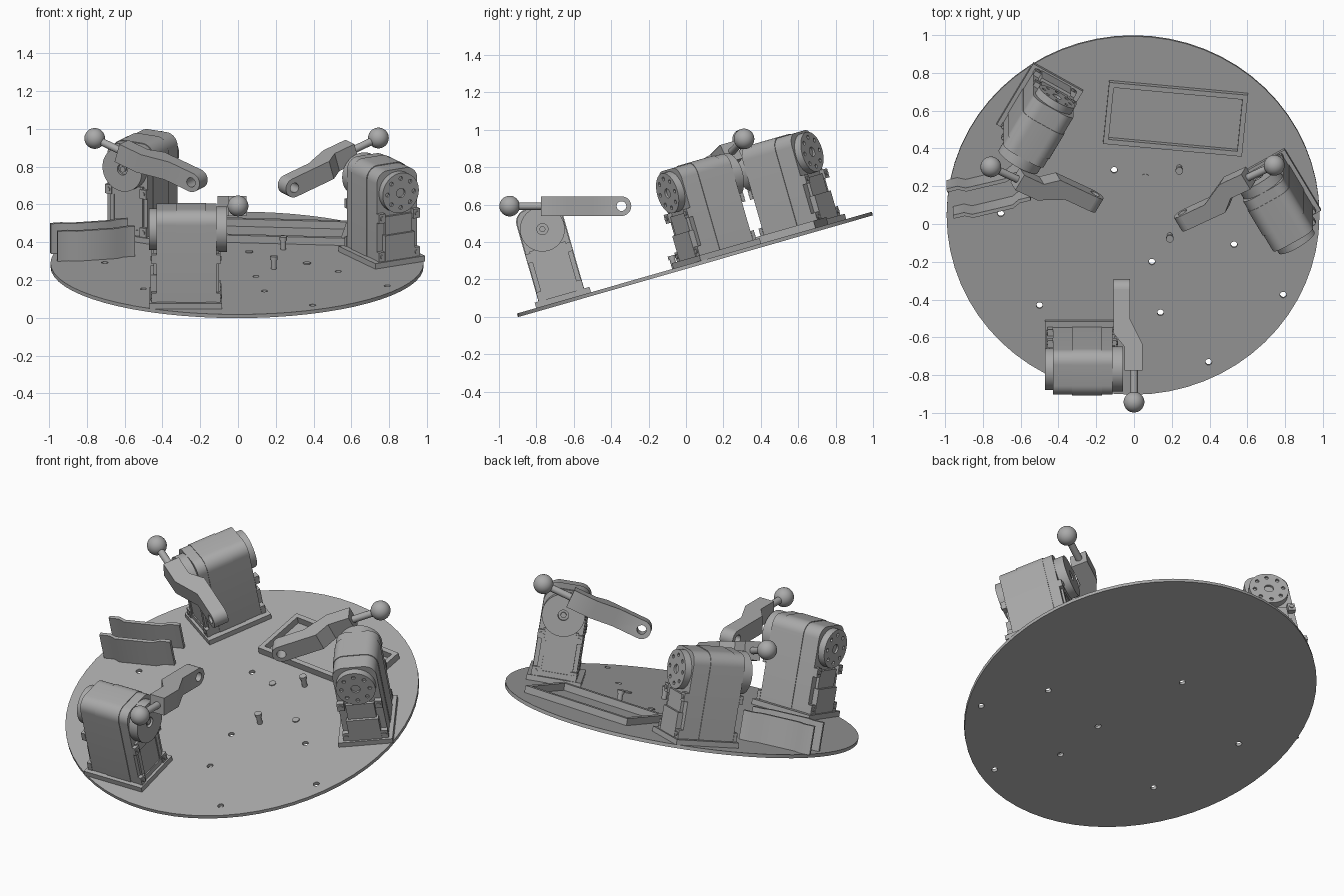
import bpy, bmesh
from math import sin, cos, pi, radians
from mathutils import Matrix, Vector

if "Cube" in bpy.data.objects:
    bpy.data.objects.remove(bpy.data.objects["Cube"])

grey = bpy.data.materials.new("plain grey")
grey.use_nodes = True
grey.diffuse_color = (0.4, 0.4, 0.4, 1)
grey.node_tree.nodes["Principled BSDF"].inputs["Base Color"].default_value = (0.4, 0.4, 0.4, 1)

TILT = radians(16)
PLATE = Matrix.Translation((-0.005, 0.045, 0.29)) @ Matrix.Rotation(TILT, 4, 'X')
made = []


def arc(cx, cy, r, a0=0, a1=360, n=32):
    """Points on an arc; a full circle leaves out the repeated last point."""
    last = n if a1 - a0 == 360 else n - 1
    return [(cx + r * cos(radians(a0 + (a1 - a0) * i / last)),
             cy + r * sin(radians(a0 + (a1 - a0) * i / last))) for i in range(n)]


def rect(x0, y0, x1, y1):
    return [(x0, y0), (x1, y0), (x1, y1), (x0, y1)]


def prism(name, pts, lo, hi, axis='Z', cuts=()):
    """Extrude a 2D outline along an axis, then drill it with the cut prisms."""
    bm = bmesh.new()
    put = (lambda p, t: (t, p[0], p[1])) if axis == 'X' else (lambda p, t: (p[0], p[1], t))
    face = bm.faces.new([bm.verts.new(put(p, lo)) for p in pts])
    new = bmesh.ops.extrude_face_region(bm, geom=[face])["geom"]
    step = Vector(put((0, 0), hi - lo))
    bmesh.ops.translate(bm, vec=step, verts=[v for v in new if isinstance(v, bmesh.types.BMVert)])
    bmesh.ops.recalc_face_normals(bm, faces=bm.faces)
    return finish(name, bm, cuts)


def finish(name, bm, cuts=()):
    mesh = bpy.data.meshes.new(name)
    bm.to_mesh(mesh)
    bm.free()
    mesh.materials.append(grey)
    obj = bpy.data.objects.new(name, mesh)
    bpy.context.collection.objects.link(obj)
    for cutter in cuts:
        mod = obj.modifiers.new("drill", 'BOOLEAN')
        mod.operation, mod.solver, mod.object = 'DIFFERENCE', 'EXACT', cutter
    if cuts:
        dg = bpy.context.evaluated_depsgraph_get()
        obj.data = bpy.data.meshes.new_from_object(obj.evaluated_get(dg))
        obj.modifiers.clear()
        for cutter in cuts:
            bpy.data.objects.remove(cutter)
    return obj


def place(obj, matrix):
    obj.matrix_world = matrix
    made.append(obj)


def drill(x, y, r, lo, hi, axis='Z', n=16):
    return prism("drill", arc(x, y, r, n=n), lo, hi, axis)


# Tilted round plate with its drilled holes (x, y on the plate)
HOLES = [(-0.1, 0.25), (-0.7, 0.01), (-0.495, -0.495), (0.1, -0.255),
         (0.145, -0.535), (0.4, -0.807), (0.795, -0.437), (0.535, -0.16)]
place(prism("base_plate", arc(0, 0, 0.987, n=64), -0.02, 0,
            cuts=[drill(x, y, 0.017, -0.1, 0.1) for x, y in HOLES]), PLATE)

# Pegs and flat screw heads on the plate
for i, (x, y) in enumerate([(0.245, 0.265), (0.195, -0.109)]):
    place(prism(f"peg_{i}", arc(x, y, 0.015, n=16), 0, 0.07), PLATE)
    place(prism(f"peg_head_{i}", arc(x, y, 0.02, n=16), 0.05, 0.07), PLATE)
for i, (x, y) in enumerate([(0.065, 0.21), (0.37, -0.01)]):
    place(prism(f"screw_head_{i}", arc(x, y, 0.02, n=16), 0, 0.006), PLATE)

# Rectangular tray frame
place(prism("tray_frame", rect(-0.369, -0.17, 0.369, 0.17), 0, 0.04,
            cuts=[prism("drill", rect(-0.342, -0.143, 0.342, 0.143), -0.1, 0.1)]),
      PLATE @ Matrix.Translation((0.225, 0.54, 0)) @ Matrix.Rotation(radians(-5.5), 4, 'Z'))

# Pair of upright holder walls with kinked ends
kink = [(-0.21, 0), (-0.15, 0), (-0.11, -0.02), (0.11, -0.02), (0.15, 0), (0.21, 0)]
wall = kink + [(x, y + 0.02) for x, y in reversed(kink)]
for name, x, y in [("front", -0.745, 0.08), ("back", -0.78, 0.225)]:
    place(prism(f"holder_wall_{name}", wall, 0, 0.165),
          PLATE @ Matrix.Translation((x, y, 0)) @ Matrix.Rotation(radians(13.8), 4, 'Z'))

# One motor unit, built at the front of the plate; AY, AZ is its shaft
AY, AZ = -0.732, 0.396
y0, y1, top, r = AY - 0.127, AY + 0.127, 0.522, 0.07


def case_outline(inset=0.0):
    k = r - inset
    return ([(y0 + inset, 0.03), (y1 - inset, 0.03)]
            + arc(y1 - r, top - r, k, 0, 90, 9) + arc(y0 + r, top - r, k, 90, 180, 9))


unit = [
    prism("motor_case_outer", case_outline(0.004), -0.425, -0.322, 'X'),
    prism("motor_case_middle", case_outline(), -0.322, -0.165, 'X'),
    prism("motor_case_inner", case_outline(0.004), -0.165, -0.108, 'X'),
    prism("mount_base", rect(-0.467, -0.88, -0.08, -0.575), 0, 0.03),
    prism("horn_disc", arc(AY, AZ, 0.12, n=48), -0.108, -0.052, 'X',
          [drill(AY, AZ, 0.03, -0.07, 0, 'X')]),
    prism("horn_screw", arc(AY, AZ, 0.016, n=16), -0.07, -0.056, 'X'),
    prism("idler_disc", arc(AY, AZ, 0.11, n=48), -0.465, -0.425, 'X',
          [drill(y, z, 0.011, -0.5, -0.453, 'X', 12) for y, z in arc(AY, AZ, 0.08, n=8)]
          + [drill(AY, AZ, 0.026, -0.5, -0.453, 'X')]),
    prism("connector_block", rect(AY - 0.09, 0.03, AY + 0.09, 0.17), -0.457, -0.425, 'X'),
    prism("connector_cover", rect(AY - 0.08, 0.17, AY + 0.08, 0.27), -0.442, -0.425, 'X'),
    prism("side_panel", rect(AY - 0.1, 0.03, AY + 0.1, 0.3), -0.108, -0.096, 'X',
          [prism("drill", rect(AY - 0.075, 0.06, AY + 0.075, 0.24), -0.102, 0, 'X')]),
]

# Mounting tabs and bolts at the corners of both end faces
for x0, x1 in [(-0.108, -0.088), (-0.452, -0.425)]:
    for side in (-1, 1):
        for z in (0.03, 0.24):
            y = AY + side * 0.106
            unit.append(prism("mount_tab", rect(y - 0.02, z, y + 0.02, z + 0.05), x0, x1, 'X'))
            out = x1 if x0 > -0.2 else x0 - 0.006
            unit.append(prism("mount_bolt", arc(y, z + 0.026, 0.012, n=12), out, out + 0.006, 'X'))

for part in list(unit):
    part["level"] = 0

# Arm with a drilled round tip, plus rod and ball; these lie level, not on the tilt
ARM_Z, TIP_Y, H = 0.592, -0.345, 0.0525
tip_hole = lambda: [drill(TIP_Y, ARM_Z, 0.026, -1, 1, 'X', 24)]
plan = [(-0.108, TIP_Y), (-0.022, TIP_Y), (-0.022, -0.5), (0.045, -0.635),
        (0.045, -0.775), (-0.05, -0.775), (-0.05, -0.65), (-0.108, -0.58)]
arm = [
    prism("arm", plan, ARM_Z - H, ARM_Z + H, cuts=tip_hole()),
    prism("arm_tip", arc(TIP_Y, ARM_Z, H, -90, 90, 17), -0.108, -0.022, 'X', tip_hole()),
]
rod = prism("ball_rod", arc(0, 0, 0.02, n=20), 0, 0.17)
rod.data.transform(Matrix.Translation((0, -0.77, ARM_Z)) @ Matrix.Rotation(pi / 2, 4, 'X'))
bm = bmesh.new()
bmesh.ops.create_uvsphere(bm, u_segments=32, v_segments=16, radius=0.055,
                          matrix=Matrix.Translation((0, -0.943, ARM_Z)))
arm += [rod, finish("ball", bm)]

# Repeat the unit three times around the plate
for suffix, angle in [("front", 0), ("left", 120), ("right", -120)]:
    turn = PLATE @ Matrix.Rotation(radians(angle), 4, 'Z')
    for parts, matrix in [(unit, turn), (arm, turn @ PLATE.inverted())]:
        for part in parts:
            copy = bpy.data.objects.new(f"{part.name}_{suffix}", part.data)
            bpy.context.collection.objects.link(copy)
            place(copy, matrix)
for part in unit + arm:
    bpy.data.objects.remove(part)

# Smooth shading with kept edges
for obj in bpy.context.view_layer.objects:
    obj.select_set(obj in made)
bpy.context.view_layer.objects.active = made[0]
bpy.ops.object.shade_smooth_by_angle(angle=radians(30))
